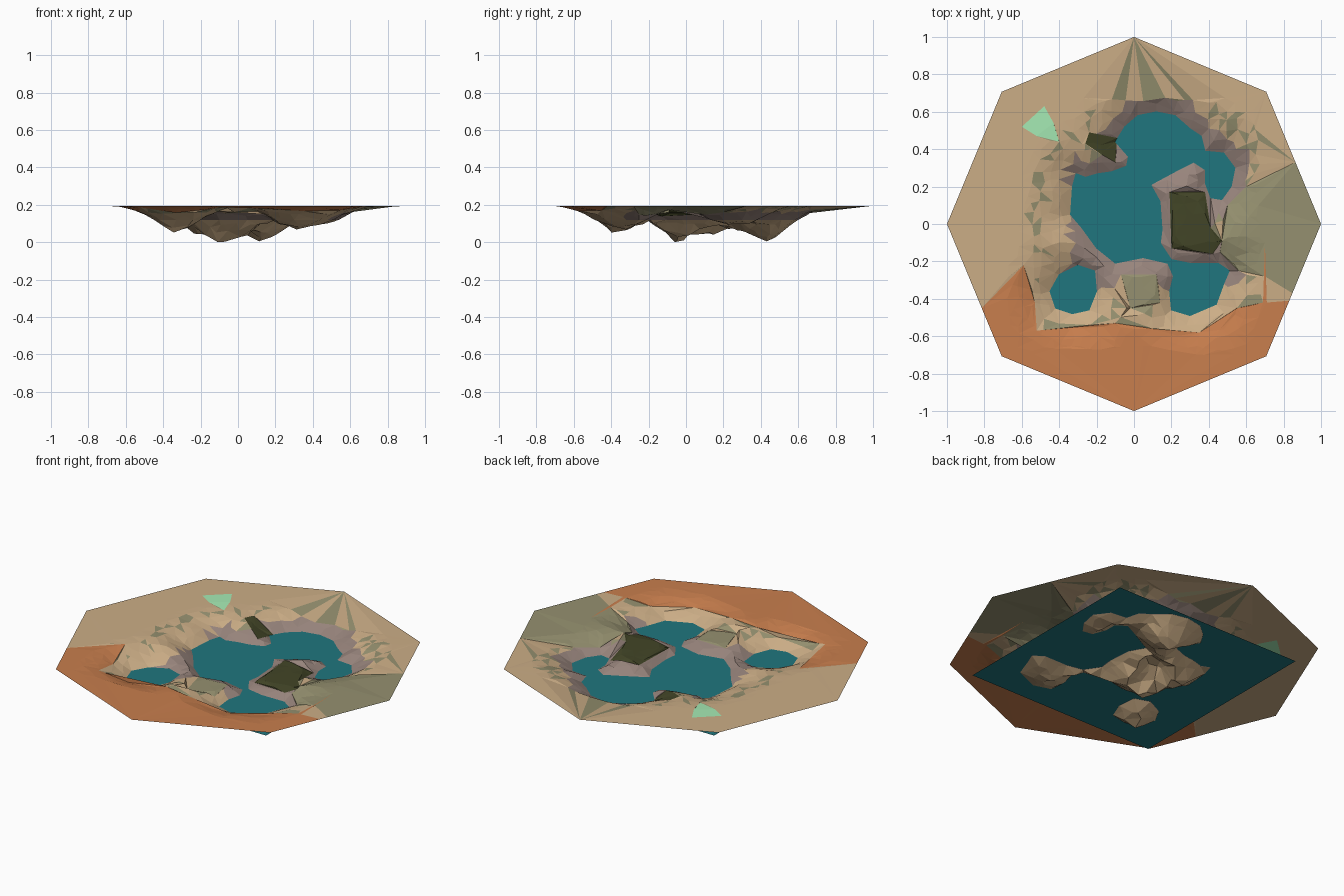
import bpy, bmesh, math, random
from mathutils import Vector, noise
from mathutils.geometry import delaunay_2d_cdt, intersect_point_line

if "Cube" in bpy.data.objects:
    bpy.data.objects.remove(bpy.data.objects["Cube"])

random.seed(4)
WATER, RIM = 0.12, 0.195

# Shorelines, read from the plan
lagoon = [(-.34, .05), (-.33, .2), (-.31, .27), (-.26, .25), (-.19, .27), (-.12, .28), (-.04, .31),
          (-.03, .36), (-.1, .44), (-.05, .52), (.02, .58), (.12, .6), (.22, .58), (.3, .51), (.36, .47),
          (.38, .39), (.48, .38), (.54, .3), (.52, .2), (.47, .13), (.41, .14), (.38, .22), (.38, .29),
          (.32, .33), (.22, .28), (.09, .21), (.14, .12), (.15, -.02), (.14, -.1), (.2, -.19), (.3, -.21),
          (.45, -.21), (.51, -.25), (.48, -.32), (.44, -.43), (.3, -.49), (.2, -.46), (.19, -.36),
          (.21, -.28), (.18, -.21), (.05, -.18), (-.1, -.21), (-.2, -.13), (-.28, -.02)]
pond = [(-.45, -.36), (-.4, -.27), (-.3, -.22), (-.21, -.25), (-.2, -.36), (-.24, -.46), (-.33, -.48), (-.42, -.45)]
islet = [(-.08, .1), (-.03, .09), (.02, .13), (.02, .17), (-.06, .15)]
shores = [lagoon, pond, islet]

# Coloured ground zones
orange_zone = [(-.814, -.45), (-.59, -.22), (-.53, -.42), (-.52, -.57), (-.1, -.53), (.1, -.56), (.35, -.58), (.55, -.45),
               (.69, -.42), (.70, -.1), (.71, -.42), (.83, -.41), (.707, -.707), (0, -1), (-.707, -.707)]
olive_zone = [(.863, .33), (.6, .2), (.5, .1), (.46, -.15), (.56, -.25), (.7, -.28), (.847, -.37), (1, 0)]
mint_zone = [(-.6, .52), (-.48, .63), (-.43, .54), (-.4, .44), (-.52, .47)]
bush_zones = [[(.19, .17), (.38, .17), (.41, -.02), (.47, -.09), (.42, -.16), (.2, -.13)],
              [(-.26, .43), (-.24, .49), (-.09, .46), (-.1, .33), (-.17, .37)]]
plateau_zone = [(-.07, -.27), (.12, -.27), (.14, -.42), (-.02, -.45)]


def loop(p):
    return zip(p, p[1:] + p[:1])


def inside(q, poly):
    hit = False
    for (ax, ay), (bx, by) in loop(poly):
        if (ay > q[1]) != (by > q[1]) and q[0] < (bx - ax) * (q[1] - ay) / (by - ay) + ax:
            hit = not hit
    return hit


def shore_distance(q):
    # positive on land, negative in water
    best = 9.0
    for s in shores:
        for a, b in loop(s):
            a, b = Vector(a), Vector(b)
            t = max(0, min(1, (q - a).dot(b - a) / (b - a).length_squared))
            best = min(best, (q - a - t * (b - a)).length)
    wet = (inside(q, lagoon) or inside(q, pond)) and not inside(q, islet)
    return -best if wet else best


def height(q):
    d = shore_distance(q)
    n = noise.noise(Vector((q.x * 9, q.y * 9, 3)))
    if abs(d) < 1e-3:
        return WATER
    if d < 0:
        slope = 0.45 if q.x > .25 else 0.75
        deep = -d * slope * (1 + .35 * n)
        deep += .05 * max(0, 1 - (q - Vector((-.13, -.05))).length / .09)
        return max(0, WATER - min(deep, .12))
    if max(abs(q.x), abs(q.y)) > .7:
        return RIM
    top = WATER + (RIM - WATER) * (1 - (1 - min(d / .25, 1)) ** 2)
    if inside(q, bush_zones[0]) or inside(q, plateau_zone):
        return min(top, .16)
    return min(RIM, top + .012 * n * min(1, d / .05) * (1 - min(1, d / .25)))


def material(name, rgb):
    m = bpy.data.materials.new(name)
    m.diffuse_color = (*rgb, 1)
    m.use_nodes = True
    m.node_tree.nodes["Principled BSDF"].inputs["Base Color"].default_value = m.diffuse_color
    return m


def make_object(name, bm, mats):
    me = bpy.data.meshes.new(name)
    bm.to_mesh(me)
    bm.free()
    for m in mats:
        me.materials.append(m)
    ob = bpy.data.objects.new(name, me)
    bpy.context.collection.objects.link(ob)


# Points and constraint edges for the ground
pts, edges = [], []


def add_outline(poly):
    i = len(pts)
    pts.extend(Vector(p) for p in poly)
    edges.extend((i + k, i + (k + 1) % len(poly)) for k in range(len(poly)))


add_outline([(math.cos(k * math.pi / 4), math.sin(k * math.pi / 4)) for k in range(8)])
for outline in shores + [orange_zone, olive_zone, mint_zone, plateau_zone] + bush_zones:
    add_outline(outline)
step = 0.055
for i in range(-13, 14):
    for j in range(-13, 14):
        q = Vector((i + random.uniform(-.35, .35), j + random.uniform(-.35, .35))) * step
        if max(abs(q.x), abs(q.y)) < .7 and abs(shore_distance(q)) > .018:
            pts.append(q)
verts, _, faces, *_ = delaunay_2d_cdt(pts, edges, [], 0, 1e-4)

# Ground
bm = bmesh.new()
bv = [bm.verts.new((v.x, v.y, height(v))) for v in verts]
for f in faces:
    face = bm.faces.new([bv[k] for k in f])
    face.normal_update()
    c = face.calc_center_median()
    q = (c.x, c.y)
    if c.z < WATER:
        idx = 0
    elif any(inside(q, z) for z in bush_zones):
        idx = 3
    elif inside(q, mint_zone):
        idx = 5
    elif inside(q, orange_zone):
        idx = 1
    elif inside(q, olive_zone) or inside(q, plateau_zone):
        idx = 2
    elif c.z < .162:
        idx = 4 if c.x > -.35 and c.y > -.33 else 0
    else:
        idx = 2 if c.z < RIM - .001 and random.random() < .3 else 0
    face.material_index = idx
make_object("ground", bm, [material("sand", (.6, .42, .24)), material("clay", (.58, .21, .075)),
                           material("dry_grass", (.3, .28, .16)), material("bush_green", (.055, .06, .02)),
                           material("rock", (.31, .23, .2)), material("mint", (.38, .83, .46))])

# Water sheet
bm = bmesh.new()
bm.faces.new([bm.verts.new((x * .62, y * .62, WATER + .001)) for x, y in ((-1, -1), (1, -1), (1, 1), (-1, 1))])
make_object("water", bm, [material("water_teal", (.014, .18, .21))])
